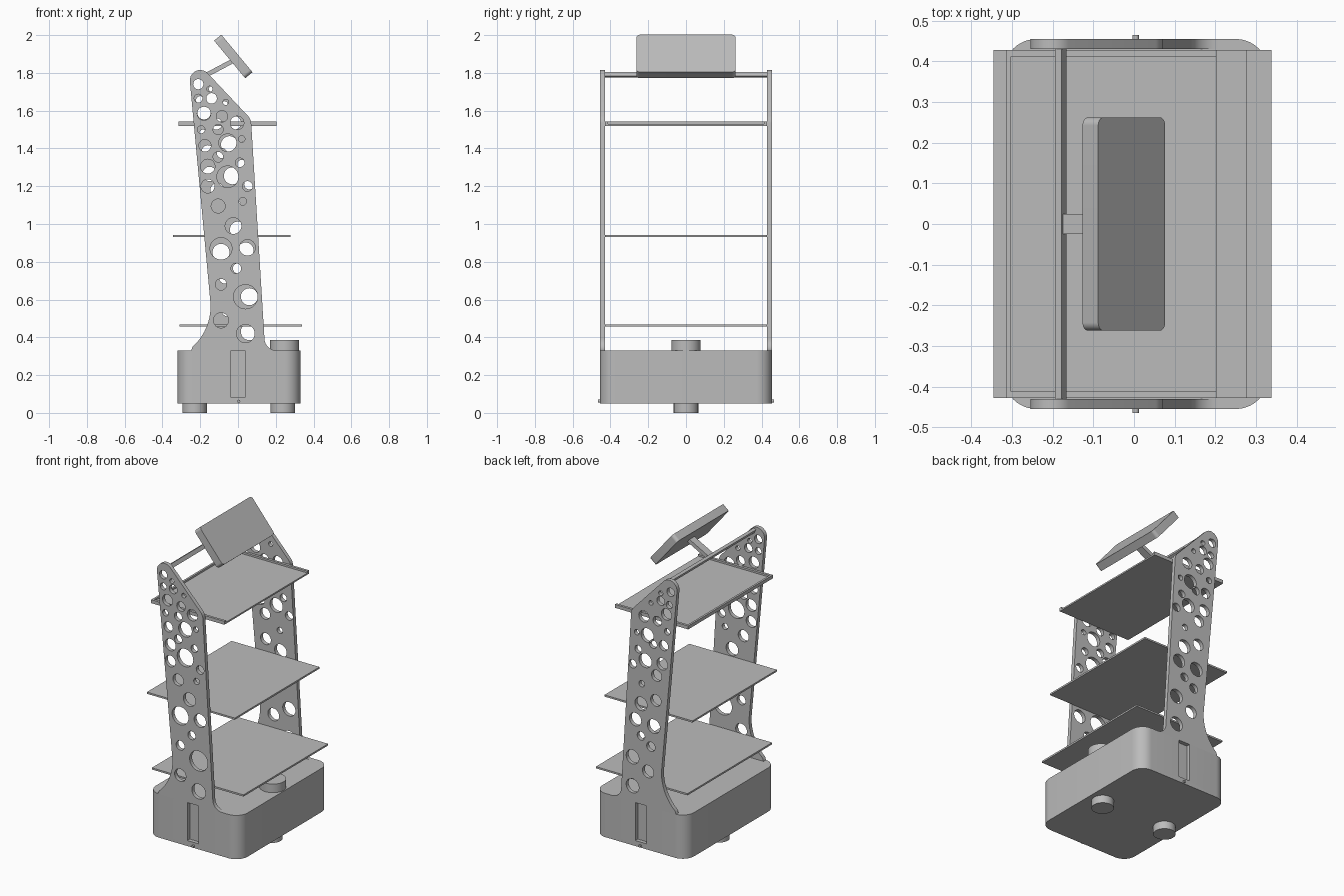
import bpy
import math
from mathutils import Vector, Matrix

if "Cube" in bpy.data.objects:
    bpy.data.objects.remove(bpy.data.objects["Cube"])

grey = bpy.data.materials.new("plain_grey")
grey.use_nodes = True
grey.diffuse_color = (0.5, 0.5, 0.5, 1)
grey.node_tree.nodes["Principled BSDF"].inputs["Base Color"].default_value = (0.5, 0.5, 0.5, 1)


def finish(obj, name):
    obj.name = name
    obj.data.name = name
    obj.data.materials.clear()
    obj.data.materials.append(grey)
    bpy.ops.object.select_all(action="DESELECT")
    obj.select_set(True)
    bpy.context.view_layer.objects.active = obj
    bpy.ops.object.shade_smooth_by_angle(angle=math.radians(35))
    return obj


def box(name, low, high):
    low, high = Vector(low), Vector(high)
    bpy.ops.mesh.primitive_cube_add(size=1, location=(low + high) / 2)
    obj = bpy.context.object
    obj.scale = high - low
    bpy.ops.object.transform_apply(location=False, rotation=False, scale=True)
    return finish(obj, name)


def cylinder(name, radius, depth, location, rotation=(0, 0, 0)):
    bpy.ops.mesh.primitive_cylinder_add(vertices=48, radius=radius, depth=depth,
                                        location=location, rotation=rotation)
    return finish(bpy.context.object, name)


def arc(cx, cy, radius, start, end, steps=10):
    """Points along an arc, angles in degrees."""
    angles = [math.radians(start + (end - start) * i / steps) for i in range(steps + 1)]
    return [(cx + radius * math.cos(a), cy + radius * math.sin(a)) for a in angles]


def rounded_rectangle(x0, x1, y0, y1, r):
    return (arc(x1 - r, y1 - r, r, 0, 90) + arc(x0 + r, y1 - r, r, 90, 180)
            + arc(x0 + r, y0 + r, r, 180, 270) + arc(x1 - r, y0 + r, r, 270, 360))


def slab(name, outlines, thickness, matrix):
    """Filled outline with holes, extruded both ways about its plane."""
    curve = bpy.data.curves.new(name, "CURVE")
    curve.dimensions = "2D"
    curve.fill_mode = "BOTH"
    curve.extrude = thickness / 2
    for points in outlines:
        spline = curve.splines.new("POLY")
        spline.points.add(len(points) - 1)
        for point, (x, y) in zip(spline.points, points):
            point.co = (x, y, 0, 1)
        spline.use_cyclic_u = True
    obj = bpy.data.objects.new(name, curve)
    bpy.context.collection.objects.link(obj)
    obj.matrix_world = matrix
    bpy.ops.object.select_all(action="DESELECT")
    obj.select_set(True)
    bpy.context.view_layer.objects.active = obj
    bpy.ops.object.convert(target="MESH")
    obj = bpy.context.object
    bpy.ops.object.mode_set(mode="EDIT")
    bpy.ops.mesh.select_all(action="SELECT")
    bpy.ops.mesh.remove_doubles(threshold=0.0002)
    bpy.ops.mesh.normals_make_consistent(inside=False)
    bpy.ops.object.mode_set(mode="OBJECT")
    return finish(obj, name)


# Base block with a recessed slot in each flank
base = slab("base", [rounded_rectangle(-0.32, 0.33, -0.455, 0.455, 0.08)], 0.28,
            Matrix.Translation((0, 0, 0.19)))
for side in (-1, 1):
    cutter = box("slot_cutter", (-0.04, side * 0.455 - 0.025, 0.085),
                 (0.04, side * 0.455 + 0.025, 0.328))
    cutter.hide_render = True
    cut = base.modifiers.new("slot", "BOOLEAN")
    cut.operation = "DIFFERENCE"
    cut.object = cutter
    bpy.context.view_layer.objects.active = base
    bpy.ops.object.modifier_apply(modifier=cut.name)
    bpy.data.objects.remove(cutter)
    cylinder("side_pin", 0.008, 0.03, (0.004, side * 0.45, 0.062), (math.pi / 2, 0, 0))

# Wheels below and sensor puck on top
cylinder("rear_wheel", 0.065, 0.06, (-0.23, 0, 0.03))
cylinder("front_wheel", 0.065, 0.06, (0.237, 0, 0.03))
cylinder("sensor_puck", 0.077, 0.06, (0.247, 0, 0.355))

# Perforated side panels: leaning outline with flared foot
outline = ([(-0.248, 0.33)] + arc(-0.435, 0.565, 0.29, -48, 2)
           + arc(-0.2, 1.76, 0.055, 185, 45) + arc(0.01, 1.53, 0.06, 45, 4)
           + arc(0.205, 0.395, 0.065, 180, 270))
right_holes = [
    (-.21, 1.74, .027), (-.15, 1.715, .015), (-.14, 1.665, .028), (-.21, 1.665, .022),
    (-.18, 1.585, .036), (-.065, 1.645, .015), (-.085, 1.57, .03), (-.005, 1.535, .036),
    (-.195, 1.5, .02), (-.105, 1.5, .027), (-.055, 1.43, .047), (.02, 1.45, .017),
    (-.175, 1.415, .032), (-.105, 1.355, .027), (-.16, 1.305, .038), (.01, 1.325, .024),
    (-.055, 1.25, .057), (-.16, 1.2, .036), (.05, 1.2, .027), (.025, 1.12, .02),
    (-.105, 1.095, .037), (-.025, .99, .043), (-.09, .87, .058), (.05, .875, .042),
    (-.01, .765, .027), (-.09, .68, .03), (.04, .615, .064), (-.09, .49, .04), (.04, .42, .048)]
# The other panel uses a reshuffled pattern of the same kind
moves = [(0, 0), (.01, 0), (0, 0), (.01, -.01), (0, .005), (-.005, -.01), (-.03, -.04), (-.015, 0),
         (.01, -.02), None, (.01, -.01), (.01, -.03), (.015, -.03), (.02, .02), (.01, -.04),
         (.01, -.01), (.025, .005), (.05, -.02), (.01, .01), (-.03, -.02), (0, -.075),
         (.025, -.02), (0, -.02), (-.01, -.015), (.01, 0), (.02, .035), (.02, 0), (.04, .06), (.02, .01)]
left_holes = [(x + m[0], z + m[1], min(r, 0.045))
              for (x, z, r), m in zip(right_holes, moves) if m]
upright = Matrix.Rotation(math.pi / 2, 4, "X")
for name, y, holes in (("right_panel", -0.4425, right_holes), ("left_panel", 0.4425, left_holes)):
    rings = [arc(x, z, r, 0, 348.75, 31) for x, z, r in holes]
    slab(name, [outline] + rings, 0.025, Matrix.Translation((0, y, 0)) @ upright)

# Shelves; the top one is a tray with a rim on three sides
box("lower_shelf", (-0.31, -0.428, 0.457), (0.338, 0.428, 0.468))
box("middle_shelf", (-0.345, -0.428, 0.932), (0.277, 0.428, 0.943))
box("top_shelf", (-0.315, -0.428, 1.52), (0.203, 0.428, 1.53))
box("top_shelf_back_rim", (-0.315, -0.428, 1.53), (-0.302, 0.428, 1.542))
for name, y in (("top_shelf_right_rim", -0.42), ("top_shelf_left_rim", 0.42)):
    box(name, (-0.302, y - 0.008, 1.53), (0.203, y + 0.008, 1.542))

# Cross bar, screen arm and tilted screen share one tilt
across = Vector((0, 1, 0))
normal = Vector((0.77, 0, 0.638)).normalized()
up = normal.cross(across)
tilt = Matrix((across, up, normal)).transposed().to_4x4()
slab("screen", [rounded_rectangle(-0.262, 0.262, -0.129, 0.129, 0.02)], 0.05,
     Matrix.Translation((-0.025, 0, 1.887)) @ tilt)
lean = (0, math.radians(-28), 0)
for name, low, high, place in (
        ("cross_bar", (-0.009, -0.43, -0.013), (0.009, 0.43, 0.013), (-0.18, 0, 1.79)),
        ("screen_arm", (-0.08, -0.025, -0.012), (0.08, 0.025, 0.012), (-0.105, 0, 1.822))):
    part = box(name, low, high)
    part.location = place
    part.rotation_euler = lean
